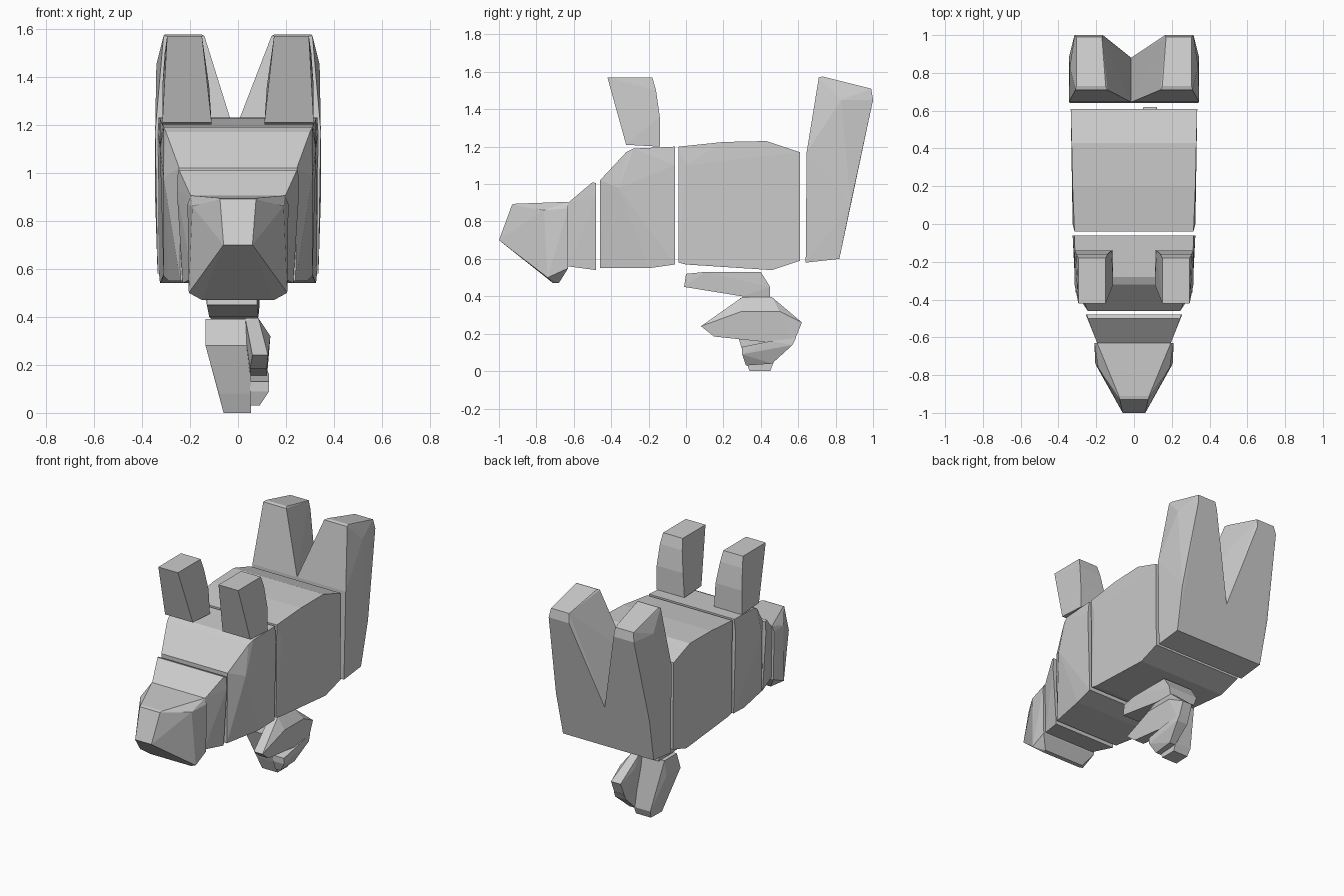
import bpy, bmesh


def hull(name, points):
    """Faceted convex block around a handful of corner points."""
    bm = bmesh.new()
    verts = [bm.verts.new(p) for p in points]
    bmesh.ops.convex_hull(bm, input=verts)
    bmesh.ops.delete(bm, geom=[v for v in bm.verts if not v.link_faces], context='VERTS')
    bmesh.ops.dissolve_limit(bm, angle_limit=0.03, verts=bm.verts[:], edges=bm.edges[:])
    bmesh.ops.recalc_face_normals(bm, faces=bm.faces[:])
    me = bpy.data.meshes.new(name)
    bm.to_mesh(me)
    bm.free()
    ob = bpy.data.objects.new(name, me)
    bpy.context.collection.objects.link(ob)
    return ob


def block(name, profile):
    """Symmetric block from side-profile corners (y, z, half width)."""
    return hull(name, [(s * w, y, z) for y, z, w in profile for s in (-1, 1)])


def span(name, profile):
    """Block from side-profile corners (y, z, x min, x max)."""
    return hull(name, [(x, y, z) for y, z, a, b in profile for x in (a, b)])


# Head with tapered muzzle
block("head", [(-1.0, .70, .06), (-.93, .89, .075), (-.91, .895, .08),
               (-.63, .905, .195), (-.63, .87, .21), (-.63, .55, .205),
               (-.68, .47, .15), (-.71, .47, .15), (-.74, .50, .205),
               (-.76, .86, .19)])

# Neck collar
block("neck", [(-.63, .90, .195), (-.63, .56, .19), (-.50, 1.01, .245),
               (-.48, 1.005, .25), (-.48, .93, .255), (-.48, .54, .23)])

# Chest block
block("chest", [(-.46, 1.02, .245), (-.46, .55, .24), (-.32, 1.17, .30),
                (-.28, 1.19, .31), (-.06, 1.20, .315), (-.06, 1.10, .325),
                (-.06, .57, .31), (-.20, .55, .29), (-.36, .98, .31)])

# Main body
block("body", [(-.04, 1.20, .315), (-.04, .58, .31), (0, .57, .31),
               (.20, 1.225, .325), (.43, 1.23, .33), (.61, 1.17, .335),
               (.61, .59, .33), (.46, .54, .325), (.0, 1.1, .325)])

# Mirrored upright front legs and forked hind legs
for side, s in (("left", -1), ("right", 1)):
    leg = [(-.42, 1.57, .15, .295), (-.18, 1.57, .15, .295),
           (-.16, 1.50, .14, .305), (-.14, 1.36, .12, .315),
           (-.14, 1.20, .11, .315), (-.32, 1.21, .11, .315)]
    span("front_leg_" + side, [(y, z, s * a, s * b) for y, z, a, b in leg])

    seam = -.015
    hind = [(.64, .58, seam, s * .335), (.82, .60, seam, s * .335),
            (.645, 1.17, seam, s * .345), (.88, .89, seam, s * .345),
            (.71, 1.57, s * .14, s * .31), (.73, 1.575, s * .15, s * .305),
            (.99, 1.51, s * .17, s * .305), (1.0, 1.45, s * .165, s * .315),
            (.83, 1.45, s * .17, s * .34)]
    span("hind_leg_" + side, hind)

# Hanging tail or paw: palm slab, thick column and hooked finger
span("palm", [(-.01, .45, -.13, .08), (0, .52, -.13, .08), (.10, .53, -.14, .09),
              (.40, .53, -.13, .09), (.45, .45, -.13, .09),
              (.45, .39, -.11, .08), (.30, .40, -.12, .085)])
span("paw_column", [(.29, .39, -.135, .05), (.42, .39, -.135, .05),
                    (.25, .28, -.135, .05), (.40, .28, -.135, .05),
                    (.31, .08, -.075, .055), (.34, 0, -.06, .055),
                    (.45, 0, -.055, .055), (.47, .05, -.065, .055)])
span("finger_upper", [(.08, .24, .06, .125), (.15, .185, .05, .12), (.45, .16, .045, .11),
                      (.57, .14, .045, .12), (.62, .26, .05, .12),
                      (.46, .395, .03, .085), (.30, .395, .03, .085),
                      (.30, .32, .03, .135), (.50, .32, .03, .135)])
span("finger_lower", [(.57, .14, .045, .125), (.45, .16, .045, .13), (.30, .13, .05, .13),
                      (.30, .09, .05, .13), (.32, .03, .05, .09),
                      (.46, .04, .05, .095), (.59, .18, .05, .12)])
